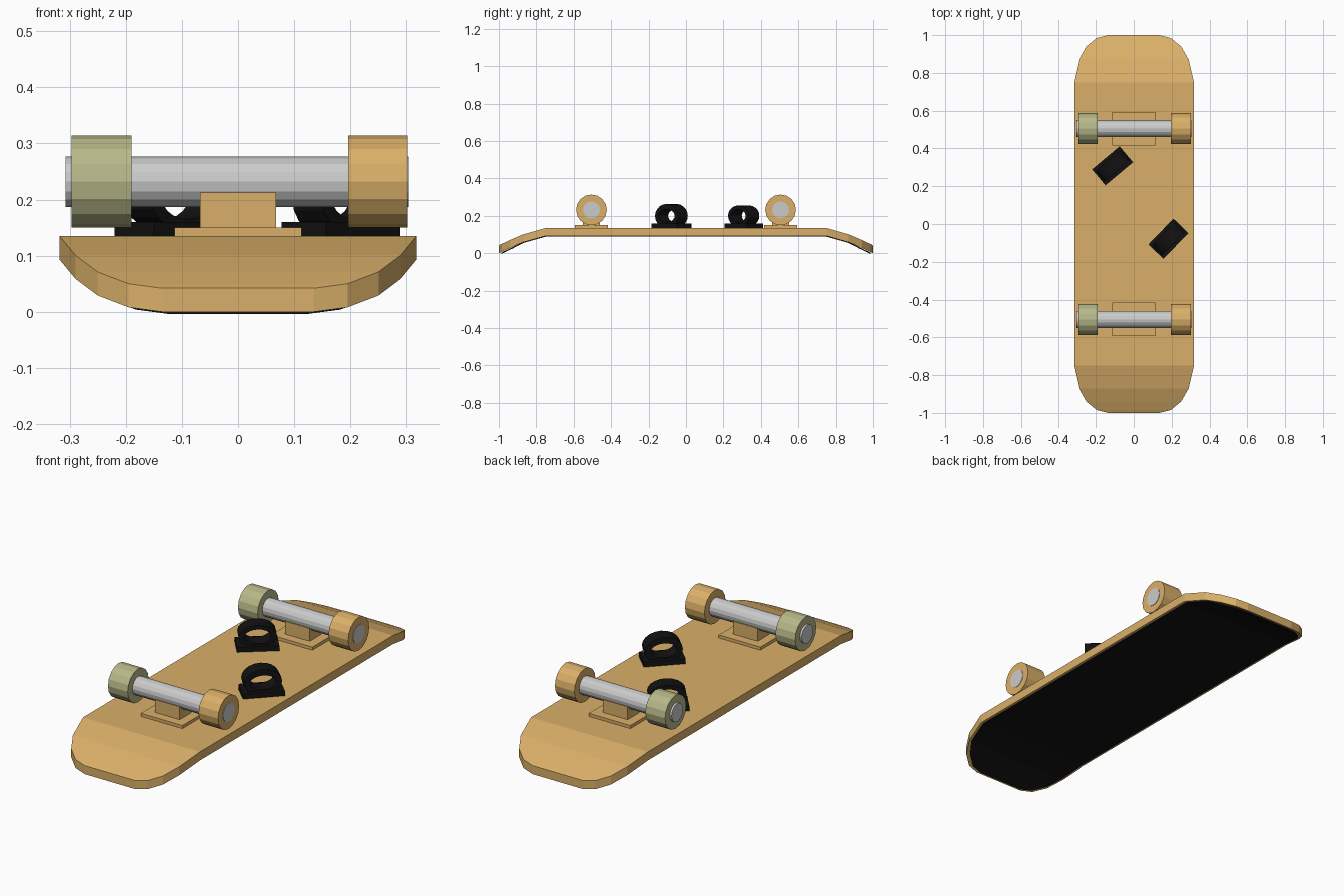
import bpy, bmesh, math
from mathutils import Matrix, Vector

if "Cube" in bpy.data.objects:
    bpy.data.objects.remove(bpy.data.objects["Cube"])


def material(name, rgb):
    m = bpy.data.materials.new(name)
    m.diffuse_color = (*rgb, 1)
    m.use_nodes = True
    m.node_tree.nodes["Principled BSDF"].inputs["Base Color"].default_value = m.diffuse_color
    return m


WOOD = material("wood", (0.70, 0.43, 0.14))
OLIVE = material("olive", (0.48, 0.48, 0.25))
BLACK = material("black", (0.006, 0.006, 0.006))


def finish(name, bm, mat=None):
    bmesh.ops.recalc_face_normals(bm, faces=bm.faces)
    me = bpy.data.meshes.new(name)
    bm.to_mesh(me)
    bm.free()
    ob = bpy.data.objects.new(name, me)
    bpy.context.collection.objects.link(ob)
    if mat:
        me.materials.append(mat)
    return ob


def add_box(bm, center, size):
    bmesh.ops.create_cube(bm, size=1, matrix=Matrix.Translation(center)
                          @ Matrix.Diagonal((*size, 1)))


def cylinder_x(name, x0, x1, y, z, radius, mat=None):
    bm = bmesh.new()
    mtx = Matrix.Translation(((x0 + x1) / 2, y, z)) @ Matrix.Rotation(math.pi / 2, 4, 'Y')
    bmesh.ops.create_cone(bm, cap_ends=True, segments=16, radius1=radius,
                          radius2=radius, depth=x1 - x0, matrix=mtx)
    return finish(name, bm, mat)


# Half of the deck plan: (y, half width, drop of the kicked end)
TIP = [(0.75, 0.318, 0), (0.87, 0.29, 0.034), (0.94, 0.25, 0.064),
       (0.985, 0.195, 0.085), (1.0, 0.135, 0.093)]


def board(name, bottom, top, inset, mat):
    """Slab following the deck plan, lofted from cross-sections along y."""
    rows = [(-y, w, d) for y, w, d in reversed(TIP)] + TIP
    bm = bmesh.new()
    rings = []
    for y, w, d in rows:
        y -= math.copysign(inset if abs(y) > 0.9 else 0, y)
        w -= inset
        rings.append([bm.verts.new(p) for p in (
            (-w, y, bottom - d), (w, y, bottom - d), (w, y, top - d), (-w, y, top - d))])
    for a, b in zip(rings, rings[1:]):
        for i in range(4):
            j = (i + 1) % 4
            bm.faces.new((a[i], a[j], b[j], b[i]))
    bm.faces.new(rings[0])
    bm.faces.new(rings[-1])
    return finish(name, bm, mat)


# Deck and grip sheet on its underside
board("deck", 0.093, 0.135, 0, WOOD)
board("grip_sheet", 0.089, 0.096, 0.013, BLACK)

# Trucks and wheels
for end, y in (("front", -0.505), ("back", 0.505)):
    bm = bmesh.new()
    add_box(bm, (0, y, 0.141), (0.226, 0.178, 0.018))
    add_box(bm, (0, y, 0.18), (0.135, 0.09, 0.066))
    finish(end + "_truck_mount", bm, WOOD)
    cylinder_x(end + "_axle", -0.307, 0.304, y, 0.232, 0.045)
    cylinder_x(end + "_left_wheel", -0.297, -0.19, y, 0.232, 0.082, OLIVE)
    cylinder_x(end + "_right_wheel", 0.196, 0.302, y, 0.232, 0.082, WOOD)


def foot_strap(name, x, y, angle, top):
    """Flat pad with an oval loop standing on it."""
    bm = bmesh.new()
    add_box(bm, (0, 0, 0.147), (0.19, 0.11, 0.026))
    n, depth, zc = 20, 0.037, 0.2
    rings = []
    for i in range(n):
        t = 2 * math.pi * i / n
        c, s = math.cos(t), math.sin(t)
        rings.append([bm.verts.new((a * c, v, zc + h * s)) for a, h, v in (
            (0.086, top - zc, -depth), (0.086, top - zc, depth),
            (0.06, 0.035, depth), (0.06, 0.035, -depth))])
    for i in range(n):
        a, b = rings[i], rings[(i + 1) % n]
        for k in range(4):
            m = (k + 1) % 4
            bm.faces.new((a[k], a[m], b[m], b[k]))
    ob = finish(name, bm, BLACK)
    ob.location = Vector((x, y, 0))
    ob.rotation_euler.z = math.radians(angle)


# Foot straps
foot_strap("back_foot_strap", -0.112, 0.308, 40, 0.256)
foot_strap("front_foot_strap", 0.183, -0.078, 46, 0.264)
